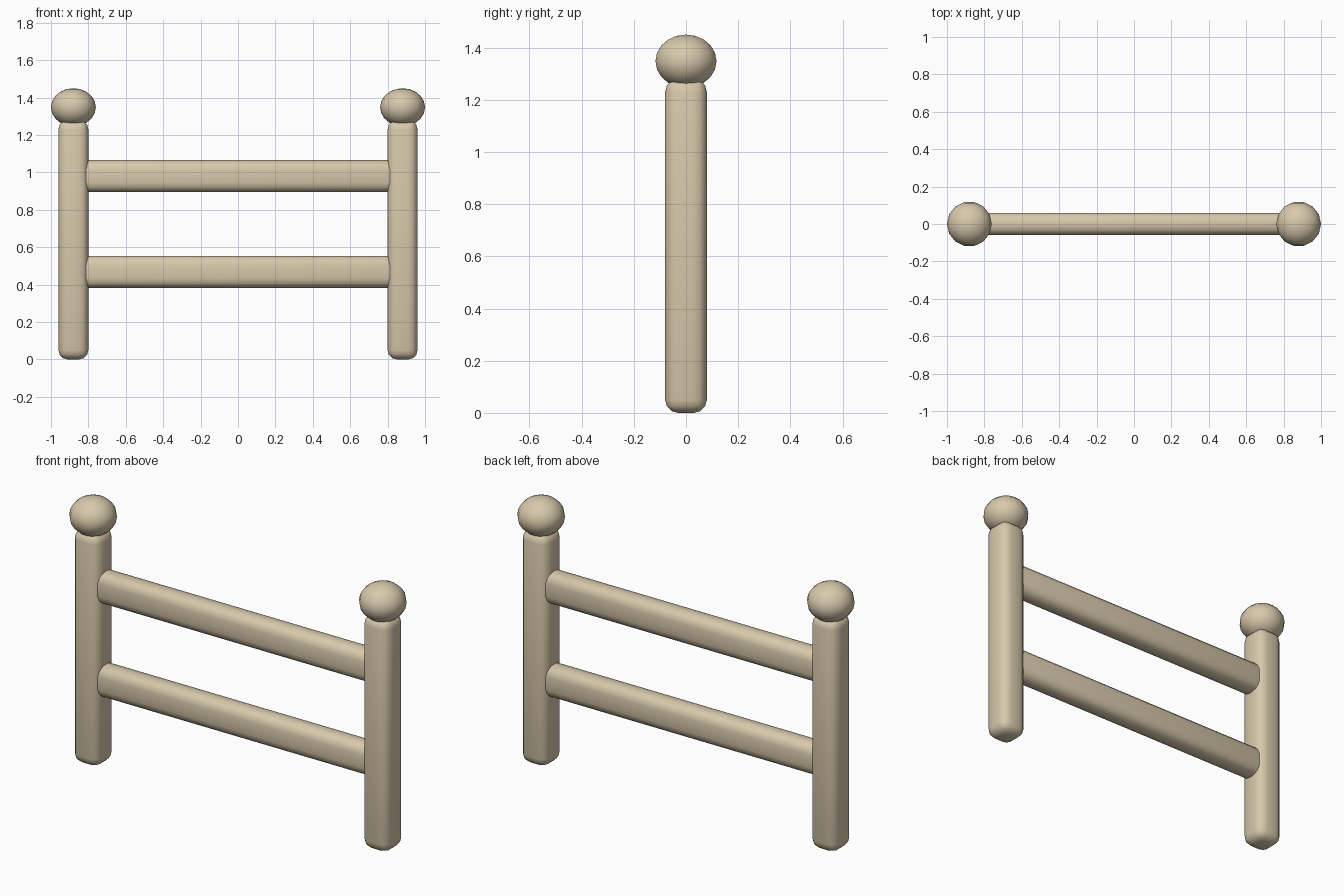
import bpy
from math import radians

if "Cube" in bpy.data.objects:
    bpy.data.objects.remove(bpy.data.objects["Cube"])

wood = bpy.data.materials.new("pale_wood")
wood.diffuse_color = (0.68, 0.58, 0.41, 1)
wood.use_nodes = True
wood.node_tree.nodes["Principled BSDF"].inputs["Base Color"].default_value = wood.diffuse_color


def finish(obj, name):
    obj.name = name
    obj.data.materials.append(wood)


def rounded_bar(name, center, size, radius):
    bpy.ops.mesh.primitive_cube_add(size=1, location=center)
    obj = bpy.context.object
    obj.scale = size
    bpy.ops.object.transform_apply(location=False, rotation=False, scale=True)
    mod = obj.modifiers.new("rounding", 'BEVEL')
    mod.width = radius
    mod.segments = 3
    bpy.ops.object.modifier_apply(modifier=mod.name)
    bpy.ops.object.shade_smooth_by_angle(angle=radians(40))
    finish(obj, name)


# Posts with flattened ball finials
for side, x in (("left", -0.88), ("right", 0.88)):
    rounded_bar(side + "_post", (x, 0, 0.64), (0.16, 0.16, 1.28), 0.05)
    bpy.ops.mesh.primitive_uv_sphere_add(segments=14, ring_count=10, radius=0.12,
                                         location=(x, 0, 1.348),
                                         rotation=(0, 0, radians(90)))
    ball = bpy.context.object
    ball.scale = (1, 1, 0.85)
    bpy.ops.object.transform_apply(location=False, rotation=True, scale=True)
    bpy.ops.object.shade_smooth()
    finish(ball, side + "_finial")

# Horizontal rails, ends buried in the posts
for level, z in (("lower", 0.468), ("upper", 0.98)):
    rounded_bar(level + "_rail", (0, 0, z), (1.76, 0.12, 0.172), 0.05)
